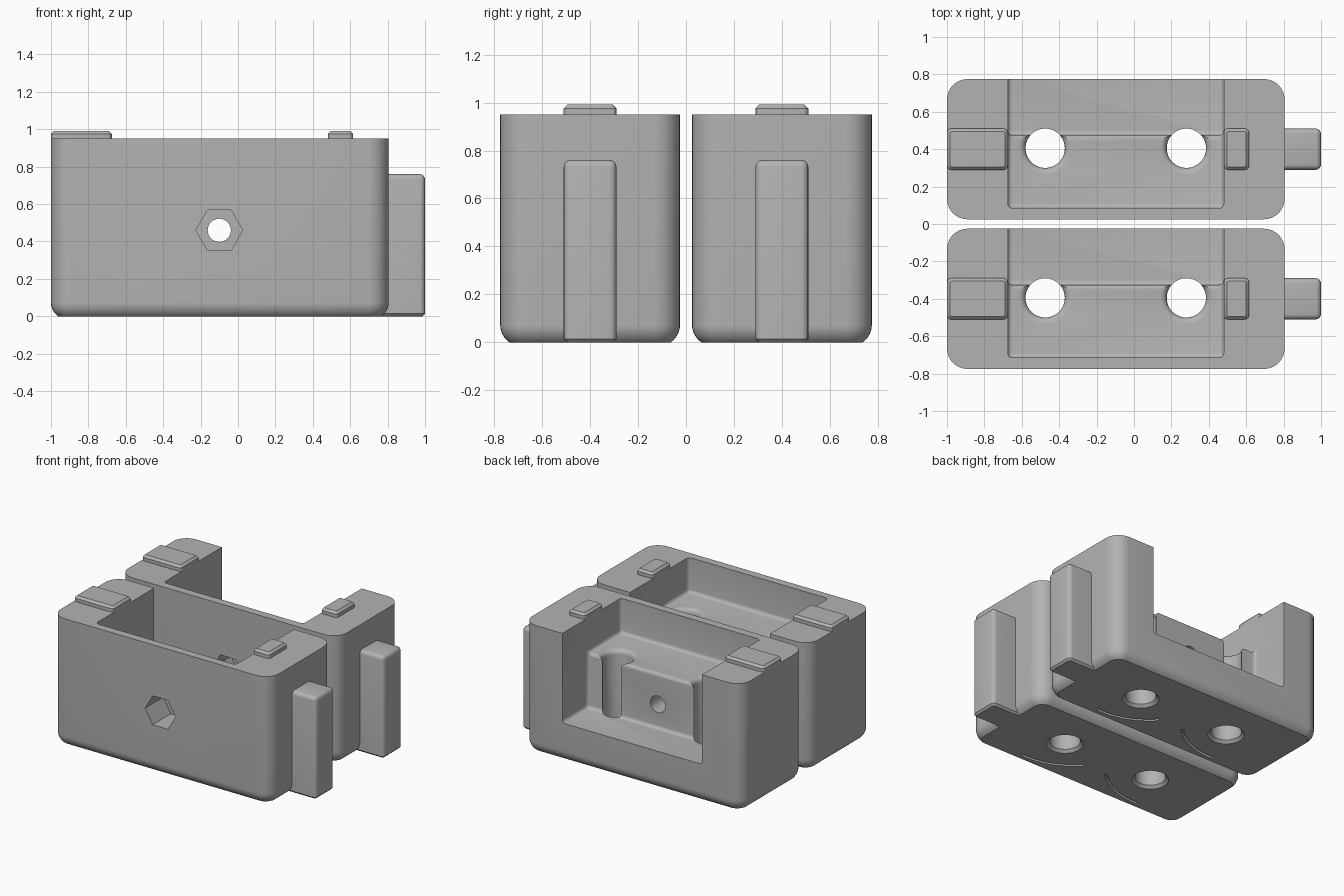
import bpy, bmesh, math
from mathutils import Matrix, Vector

if "Cube" in bpy.data.objects:
    bpy.data.objects.remove(bpy.data.objects["Cube"])

grey = bpy.data.materials.new("plain grey")
grey.diffuse_color = (0.45, 0.45, 0.45, 1)
grey.use_nodes = True
grey.node_tree.nodes["Principled BSDF"].inputs["Base Color"].default_value = grey.diffuse_color


def finish(name, bm):
    bmesh.ops.recalc_face_normals(bm, faces=bm.faces)
    me = bpy.data.meshes.new(name)
    bm.to_mesh(me)
    bm.free()
    me.materials.append(grey)
    ob = bpy.data.objects.new(name, me)
    bpy.context.collection.objects.link(ob)
    return ob


def loft(name, rings, closed=False):
    """Skin equal-length rings; cap both ends."""
    bm = bmesh.new()
    vs = [[bm.verts.new(p) for p in r] for r in rings]
    n = len(vs[0])
    for a, b in zip(vs, vs[1:]):
        for i in range(n):
            bm.faces.new((a[i], a[(i + 1) % n], b[(i + 1) % n], b[i]))
    bm.faces.new(vs[0])
    bm.faces.new(vs[-1])
    return finish(name, bm)


def circle(x, y, z, r, n=48):
    return [(x + r * math.cos(2 * math.pi * i / n), y + r * math.sin(2 * math.pi * i / n), z)
            for i in range(n)]


def rounded_ring(x0, x1, hy, r, inset, z, seg=8):
    pts = []
    for k, (cx, cy) in enumerate(((x1 - r, hy - r), (x0 + r, hy - r), (x0 + r, r - hy), (x1 - r, r - hy))):
        for i in range(seg + 1):
            a = math.pi / 2 * (k + i / seg)
            pts.append((cx + (r - inset) * math.cos(a), cy + (r - inset) * math.sin(a), z))
    return pts


def block(name, x, y, z, bevels):
    """Box with bevels: list of (edge midpoint test, width, segments)."""
    bm = bmesh.new()
    bmesh.ops.create_cube(bm, size=1)
    for v in bm.verts:
        v.co = [lo + (hi - lo) * (c + 0.5) for c, (lo, hi) in zip(v.co, (x, y, z))]
    for test, width, seg in bevels:
        es = [e for e in bm.edges if test((e.verts[0].co + e.verts[1].co) / 2)]
        bmesh.ops.bevel(bm, geom=es, offset=width, segments=seg, profile=0.5, affect='EDGES')
    return finish(name, bm)


def smooth(ob):
    bpy.ops.object.select_all(action='DESELECT')
    ob.select_set(True)
    bpy.context.view_layer.objects.active = ob
    bpy.ops.object.shade_smooth_by_angle(angle=math.radians(28))


# Housing shell: rounded corners, bottom edge curved in
R, A = 0.09, math.radians(55)
zs = R * math.sin(A)
rings = []
for i in range(7):
    a = A * (1 - i / 6)
    rings.append(rounded_ring(-1, 0.805, 0.375, 0.11, R * (1 - math.cos(a)), zs - R * math.sin(a)))
rings.append(rounded_ring(-1, 0.805, 0.375, 0.11, 0, 0.95))
body = loft("housing", rings)

cutters = []

# Stepped cavity, open at the top and the back
prof = [(-0.315, 0.69), (0.075, 0.69), (0.075, 0.28), (0.7, 0.28), (0.7, 1.3), (-0.315, 1.3)]
cavity = loft("cavity_cutter", [[(x, y, z) for y, z in prof] for x in (-0.675, 0.48)])
bm = bmesh.new()
bm.from_mesh(cavity.data)
bmesh.ops.bevel(bm, geom=bm.edges[:], offset=0.025, segments=4, profile=0.5, affect='EDGES')
bm.to_mesh(cavity.data)
bm.free()
cutters.append(cavity)

# Two vertical holes, flared at the ledge and countersunk below
for x in (-0.475, 0.28):
    steps = [(0.135, -0.01), (0.105, 0.02), (0.105, 0.655)]
    steps += [(0.14 - 0.035 * math.cos(t), 0.655 + 0.035 * math.sin(t))
              for t in (0.4, 0.8, 1.2, math.pi / 2)]
    steps.append((0.14, 0.75))
    cutters.append(loft("screw_hole_cutter", [circle(x, 0.005, z, r) for r, z in steps]))

# Cross hole with hexagonal nut pocket in the front
for r, n, y0, y1 in ((0.062, 32, -0.5, 0.3), (0.125, 6, -0.5, -0.16)):
    cutters.append(loft("nut_hole_cutter",
                        [[(px, y, pz) for px, pz, _ in circle(-0.1, 0.46, 0, r, n)] for y in (y0, y1)]))

# Curved grooves underneath, mirrored about the middle
for s in (-1, 1):
    arc = []
    for r, order in ((0.485, range(17)), (0.505, range(16, -1, -1))):
        for i in order:
            t = math.radians(222 + 53 * i / 16)
            arc.append((-0.1 + s * (0.47 + r * math.cos(t)), 0.2 + r * math.sin(t)))
    cutters.append(loft("groove_cutter", [[(x, y, z) for x, y in arc] for z in (-0.02, 0.04)]))

for c in cutters:
    m = body.modifiers.new("cut", 'BOOLEAN')
    m.operation, m.object, m.solver = 'DIFFERENCE', c, 'EXACT'
dg = bpy.context.evaluated_depsgraph_get()
me = bpy.data.meshes.new_from_object(body.evaluated_get(dg))
body.modifiers.clear()
body.data = me
for c in cutters:
    bpy.data.objects.remove(c)

# Side rail, with only its outer edges softened
rail = block("side_rail", (0.766, 1.0), (-0.11, 0.11), (0, 0.76), [
    (lambda m: m.x > 0.78 and m.z > 0.01, 0.028, 4),
    (lambda m: m.x > 0.78 and m.z < 0.001, 0.014, 1)])


# Chamfered pads on the rim
def pad(name, x0, x1):
    return block(name, (x0, x1), (-0.11, 0.11), (0.948, 0.992), [
        (lambda m: abs(m.z - 0.97) < 0.001, 0.022, 3),
        (lambda m: m.z > 0.991, 0.016, 1)])


parts = [body, rail, pad("long_pad", -1.0, -0.675), pad("short_pad", 0.48, 0.615)]

# Two identical housings side by side
for ob in parts:
    smooth(ob)
    base = ob.name
    twin = ob.copy()
    bpy.context.collection.objects.link(twin)
    ob.name, twin.name = "front_" + base, "back_" + base
    ob.location.y, twin.location.y = -0.4, 0.4
